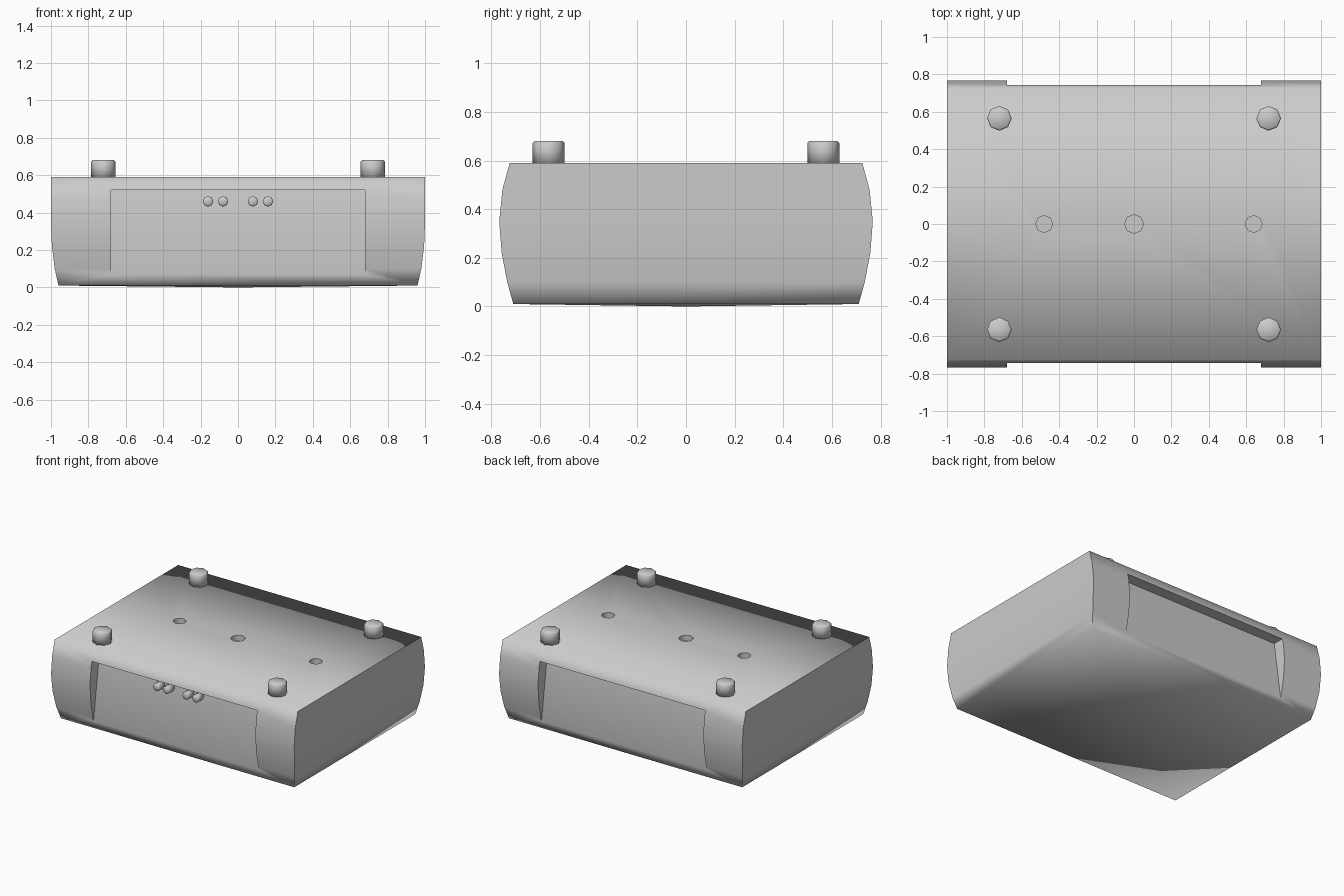
import bpy, bmesh
from math import pi

if "Cube" in bpy.data.objects:
    bpy.data.objects.remove(bpy.data.objects["Cube"])

def make_object(name, bm):
    bmesh.ops.recalc_face_normals(bm, faces=bm.faces[:])
    mesh = bpy.data.meshes.new(name)
    bm.to_mesh(mesh)
    bm.free()
    obj = bpy.data.objects.new(name, mesh)
    bpy.context.collection.objects.link(obj)
    return obj

def cylinder(name, loc, radius, depth, sides=8, rot=(0, 0, 0), bevel=0.0):
    bpy.ops.mesh.primitive_cylinder_add(vertices=sides, radius=radius, depth=depth,
                                        location=loc, rotation=rot)
    obj = bpy.context.object
    obj.name = name
    if bevel:
        bm = bmesh.new()
        bm.from_mesh(obj.data)
        edges = [e for e in bm.edges if all(v.co.z > 0 for v in e.verts)]
        bmesh.ops.bevel(bm, geom=edges, offset=bevel, segments=1, affect='EDGES')
        bm.to_mesh(obj.data)
        bm.free()
    obj.data.polygons.foreach_set("use_smooth", [True] * len(obj.data.polygons))
    return obj

def cut(target, cutter):
    mod = target.modifiers.new("cut", 'BOOLEAN')
    mod.operation = 'DIFFERENCE'
    mod.solver = 'EXACT'
    mod.object = cutter
    bpy.context.view_layer.objects.active = target
    bpy.ops.object.modifier_apply(modifier=mod.name)
    bpy.data.objects.remove(cutter, do_unlink=True)

# Body: bulging block lofted through rectangular sections (z, half x, half y)
sections = [(0.01, 0.96, 0.71), (0.10, 0.98, 0.735), (0.22, 0.995, 0.758),
            (0.35, 1.0, 0.768), (0.48, 1.0, 0.755), (0.59, 1.0, 0.725)]
bm = bmesh.new()
rings = [[bm.verts.new((sx * x, sy * y, z))
          for sx, sy in ((-1, -1), (1, -1), (1, 1), (-1, 1))] for z, x, y in sections]
for low, high in zip(rings, rings[1:]):
    for i in range(4):
        j = (i + 1) % 4
        bm.faces.new((low[i], low[j], high[j], high[i]))
bm.faces.new(rings[-1])
bottom = bm.verts.new((0, 0, 0))
for i in range(4):
    bm.faces.new((rings[0][(i + 1) % 4], rings[0][i], bottom))
body = make_object("body", bm)

# Recessed front and back panels, fading out toward the bottom
for side in (-1, 1):
    bm = bmesh.new()
    profile = [(0.66, 0.52), (0.95, 0.52), (0.95, 0.06), (0.728, 0.06)]
    ends = [[bm.verts.new((x, side * y, z)) for y, z in profile] for x in (-0.68, 0.68)]
    bm.faces.new(ends[0])
    bm.faces.new(ends[1])
    for i in range(4):
        j = (i + 1) % 4
        bm.faces.new((ends[0][i], ends[0][j], ends[1][j], ends[1][i]))
    cut(body, make_object("panel_cutter", bm))

# Shallow screw holes in the top
for x, r in ((-0.48, 0.045), (0, 0.05), (0.64, 0.045)):
    cut(body, cylinder("hole_cutter", (x, 0, 0.60), r, 0.10))

for p in body.data.polygons:
    p.use_smooth = True
bpy.context.view_layer.objects.active = body
bpy.ops.object.select_all(action='DESELECT')
body.select_set(True)
bpy.ops.object.shade_smooth_by_angle(angle=pi * 0.45)

# Four feet pegs on top
for x in (-0.72, 0.72):
    for y in (-0.565, 0.565):
        cylinder("peg", (x, y, 0.63), 0.066, 0.10, bevel=0.008)

# Front sockets
for x in (-0.16, -0.08, 0.08, 0.16):
    cylinder("socket", (x, -0.695, 0.46), 0.028, 0.08, rot=(pi / 2, 0, 0), bevel=0.006)
